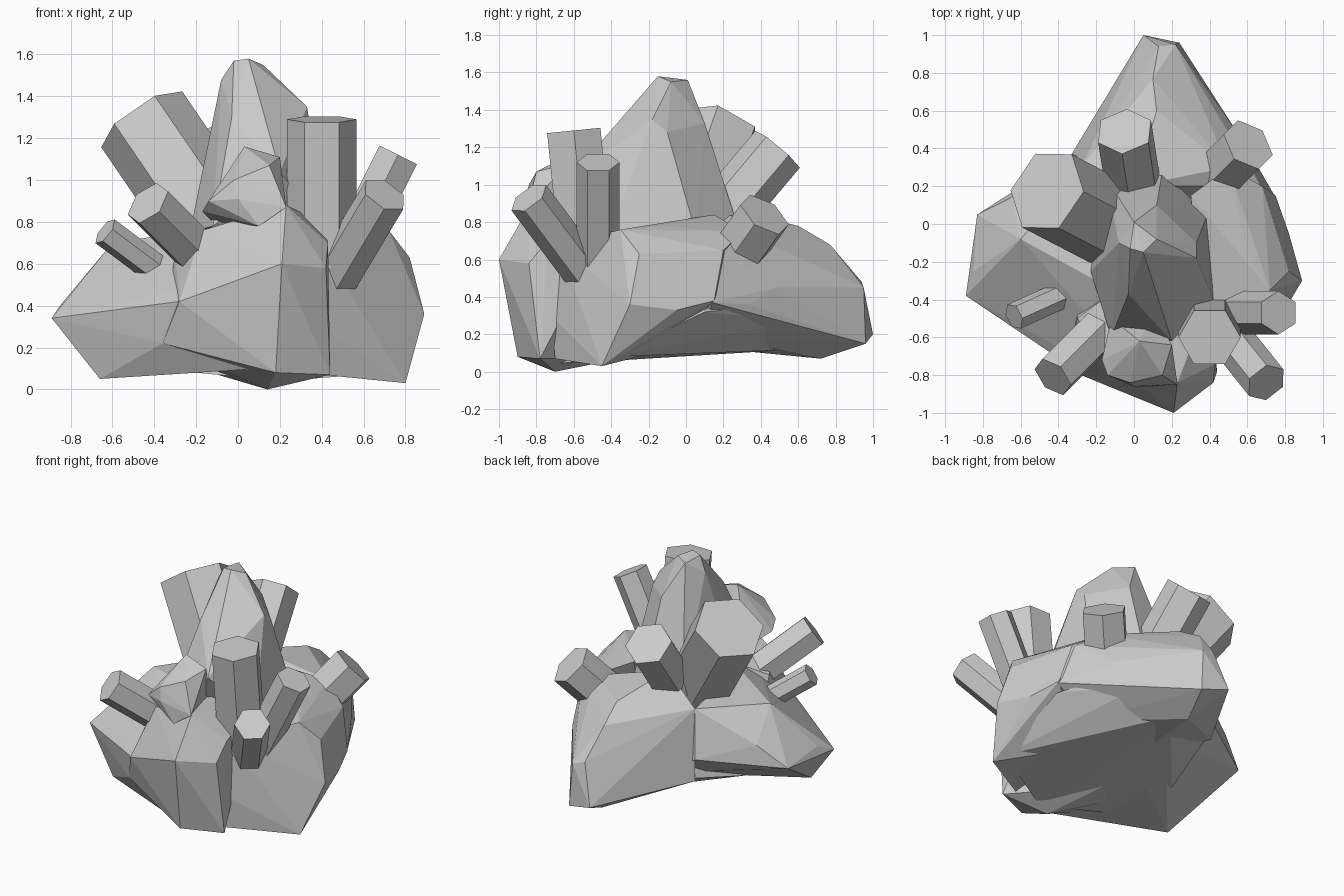
import bpy, bmesh
from mathutils import Vector


def finish(name, bm):
    bmesh.ops.recalc_face_normals(bm, faces=bm.faces)
    mesh = bpy.data.meshes.new(name)
    bm.to_mesh(mesh)
    bm.free()
    obj = bpy.data.objects.new(name, mesh)
    bpy.context.collection.objects.link(obj)
    return obj


def lobe(name, points):
    """Faceted boulder: the convex hull of its corner points."""
    bm = bmesh.new()
    for p in points:
        bm.verts.new(p)
    bmesh.ops.convex_hull(bm, input=bm.verts)
    bmesh.ops.delete(bm, geom=[v for v in bm.verts if not v.link_faces], context='VERTS')
    return finish(name, bm)


def crystal(name, tip, axis, radius, length, corner):
    """Hexagonal prism: tip is the cap centre, corner points toward one cap vertex."""
    tip, n = Vector(tip), Vector(axis).normalized()
    u = Vector(corner)
    u = (u - n * u.dot(n)).normalized()
    w = n.cross(u)
    bm = bmesh.new()
    dirs = [(1, 0), (.5, .866), (-.5, .866), (-1, 0), (-.5, -.866), (.5, -.866)]
    top = [bm.verts.new(tip + radius * (a * u + b * w)) for a, b in dirs]
    low = [bm.verts.new(v.co - n * length) for v in top]
    bm.faces.new(top)
    bm.faces.new(low[::-1])
    for i in range(6):
        j = (i + 1) % 6
        bm.faces.new((low[i], low[j], top[j], top[i]))
    return finish(name, bm)


# Rock base: four overlapping lobes
back = lobe("rock_back", [
    (.05, 1, .2), (.24, .96, .15), (.13, .94, .48), (.22, .95, .45),
    (.1, .77, .68), (.12, .6, .78), (0, .2, .88), (.45, .62, .26),
    (.55, .48, .45), (.35, .5, .68), (-.33, .37, .25), (-.28, .3, .72),
    (.15, .72, .07), (0, -.1, .15), (.5, .1, .2),
    (.75, .14, .37), (.64, .33, .36), (.67, .2, .65), (.5, .3, .75)])
right = lobe("rock_right", [
    (.89, -.3, .36), (.8, -.45, .03), (.82, -.25, .63), (.72, -.35, .76),
    (.75, .15, .38), (.82, -.05, .33), (.68, .2, .65), (.5, .3, .75),
    (.72, -.2, .21), (.3, .15, .84), (.39, -.72, .3), (.6, -.15, .78),
    (.4, -.1, .12), (.4, -.7, .07), (.4, -.68, .68)])
front = lobe("rock_front", [
    (.21, -1, .6), (.18, -.9, .08), (.14, -.7, 0), (.44, -.78, .07),
    (.42, -.84, .58), (.43, -.74, .7), (.23, -.84, .88), (0, -.91, .5),
    (-.28, -.8, .42), (-.36, -.7, .22), (-.3, -.5, .66), (-.17, -.68, .76),
    (0, -.3, .08), (.1, -.2, .86), (-.3, -.3, .13), (.4, -.4, .8)])
left = lobe("rock_left", [
    (-.89, -.38, .34), (-.66, -.45, .05), (-.61, -.56, .33), (-.83, .05, .35),
    (-.85, -.25, .4), (-.65, .14, .5), (-.6, -.08, .7), (-.33, .37, .4),
    (-.28, .3, .72), (-.2, -.3, .76), (-.28, -.79, .42), (-.36, -.7, .22),
    (-.48, -.25, .1), (0, 0, .15), (0, .3, .2), (-.66, -.47, .15),
    (.19, -.98, .58), (.12, -.85, .1), (-.3, -.55, .1)])
# Core that fills the underside between the lobes
core = lobe("rock_core", [
    (.73, .1, .32), (.63, .31, .34), (.43, .6, .27), (.2, .6, .12),
    (.3, .2, .17), (.2, -.4, .07), (.74, -.4, .08), (-.4, -.1, .13),
    (-.31, .33, .25), (.2, -.7, .04), (-.4, -.5, .1), (.1, 0, .6)])

# Central peak and the boss jutting from its front
peak = lobe("rock_peak", [
    (.05, -.15, 1.58), (0, .01, 1.56), (.12, -.08, 1.55), (-.02, -.13, 1.57),
    (-.08, -.1, 1.48), (.33, -.18, 1.35), (.33, -.1, 1.28), (-.03, -.37, 1.3),
    (.12, .1, 1.33), (.15, .28, .77), (-.15, .25, .75), (-.23, -.25, .75),
    (-.12, -.6, .78), (.2, -.62, 1.04), (.42, -.4, .75), (.39, .05, .75)])
boss = lobe("rock_boss", [
    (-.17, -.72, .85), (.03, -.62, 1.16), (.2, -.64, 1.11), (-.14, -.8, .9),
    (0, -.86, .91), (.15, -.8, 1.07), (-.02, -.84, 1), (.1, -.86, .78),
    (.23, -.85, .87), (.1, -.45, .8), (-.12, -.5, .8)])

# Fuse the lobes into one rock
parts = [right, front, left, core, peak, boss]
for part in parts:
    mod = back.modifiers.new("fuse", 'BOOLEAN')
    mod.operation, mod.solver, mod.object = 'UNION', 'EXACT', part
graph = bpy.context.evaluated_depsgraph_get()
fused = bpy.data.meshes.new_from_object(back.evaluated_get(graph))
back.modifiers.clear()
back.data = fused
back.name = "rock"
for part in parts:
    bpy.data.objects.remove(part)

# Crystals: cap centre, axis, radius, length, corner direction
crystals = {
    "crystal_large_back_left": ((-.46, .175, 1.29), (-.54, .28, .79), .235, .75, (-.13, -.19, -.02)),
    "crystal_back": ((-.05, .49, 1.19), (-.1, .64, .76), .155, .6, (0, 1, 0)),
    "crystal_back_right": ((.605, .42, .84), (.5, .5, .71), .15, .42, (.15, -.03, -.02)),
    "crystal_tall_front": ((.4, -.6, 1.29), (0, -.1, 1), .165, .7, (1, 0, 0)),
    "crystal_front_right": ((.7, -.84, .93), (.43, -.54, .72), .115, .53, (.1, -.04, -.04)),
    "crystal_right": ((.765, -.47, 1.12), (.45, 0, .9), .115, .6, (0, 1, 0)),
    "crystal_front_left": ((-.43, -.81, .89), (-1, -1, 1), .118, .5, (-.1, 0, -.01)),
    "crystal_small_left": ((-.635, -.49, .755), (-.75, -.34, .56), .073, .45, (-.06, 0, -.04)),
}
for name, spec in crystals.items():
    crystal(name, *spec)
